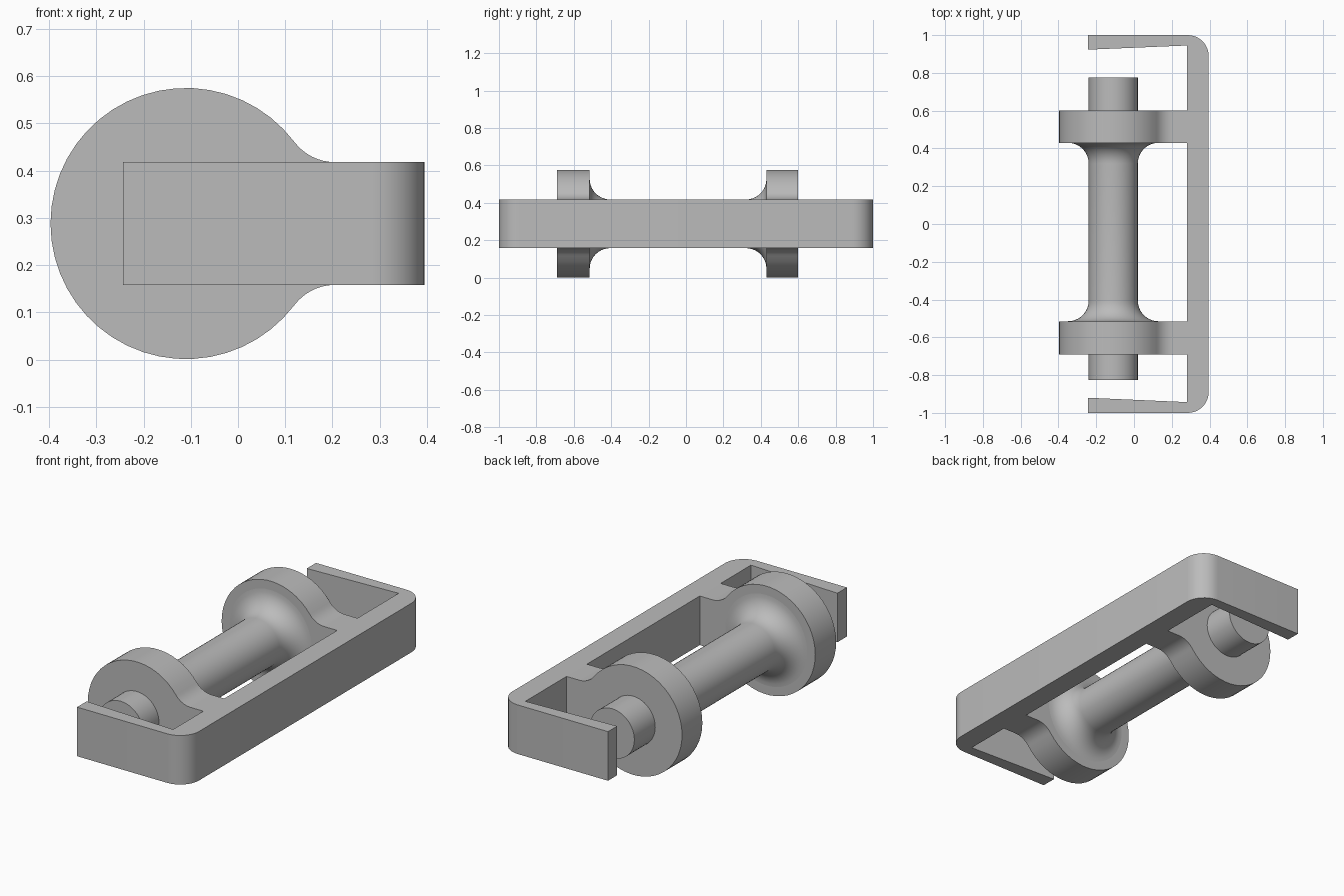
import bpy, bmesh
from math import sin, cos, pi, atan2
from mathutils import Matrix, Vector

cube = bpy.data.objects.get("Cube")
if cube:
    bpy.data.objects.remove(cube, do_unlink=True)

GREY = (0.5, 0.5, 0.5, 1)
grey = bpy.data.materials.new("plain grey")
grey.use_nodes = True
grey.diffuse_color = GREY
grey.node_tree.nodes["Principled BSDF"].inputs["Base Color"].default_value = GREY

AXIS_X, AXIS_Z = -0.11, 0.288      # shaft centre line
BAR_LOW, BAR_HIGH = 0.158, 0.418   # height range of the frame
WALL = 0.28                        # inner face of the back bar


def arc(cx, cy, r, a0, a1, n):
    return [(cx + r * cos(a0 + (a1 - a0) * i / n),
             cy + r * sin(a0 + (a1 - a0) * i / n)) for i in range(n + 1)]


def finish(name, bm):
    bmesh.ops.recalc_face_normals(bm, faces=bm.faces)
    mesh = bpy.data.meshes.new(name)
    bm.to_mesh(mesh)
    bm.free()
    mesh.materials.append(grey)
    ob = bpy.data.objects.new(name, mesh)
    bpy.context.collection.objects.link(ob)
    bpy.ops.object.select_all(action='DESELECT')
    ob.select_set(True)
    bpy.context.view_layer.objects.active = ob
    bpy.ops.object.shade_smooth_by_angle(angle=pi / 6)


def prism(name, points, direction):
    """Extrude a closed outline of 3D points along a direction."""
    bm = bmesh.new()
    face = bm.faces.new([bm.verts.new(p) for p in points])
    out = bmesh.ops.extrude_face_region(bm, geom=[face])
    moved = [v for v in out["geom"] if isinstance(v, bmesh.types.BMVert)]
    bmesh.ops.translate(bm, verts=moved, vec=direction)
    finish(name, bm)


# Frame: back bar with rounded corners and two tapering end arms
r = 0.11
outer = arc(0.395 - r, -1 + r, r, -pi / 2, 0, 10) + arc(0.395 - r, 1 - r, r, 0, pi / 2, 10)
inner = [(-0.243, 0.923), (WALL, 0.945), (WALL, -0.943), (-0.243, -0.92)]
outline = [(-0.243, -1)] + outer + [(-0.243, 1)] + inner
prism("frame", [(x, y, BAR_LOW) for x, y in outline], (0, 0, BAR_HIGH - BAR_LOW))

# Lugs: round discs blending through concave fillets into the back bar
disc_r, fillet_r, fillet_x = 0.287, 0.107, 0.205
rise = BAR_HIGH - AXIS_Z + fillet_r
a = atan2(rise, fillet_x - AXIS_X)
upper = [(WALL, BAR_HIGH)] + arc(fillet_x, BAR_HIGH + fillet_r, fillet_r, -pi / 2, a - pi, 8)
disc = arc(AXIS_X, AXIS_Z, disc_r, a, 2 * pi - a, 40)
lower = [(x, 2 * AXIS_Z - z) for x, z in reversed(upper)]
profile = upper + disc[1:-1] + lower
for name, y0, y1 in (("front_lug", -0.69, -0.515), ("rear_lug", 0.43, 0.6)):
    prism(name, [(x, y0, z) for x, z in profile], (0, y1 - y0, 0))

# Shaft: turned profile of (radius, y), flaring between the lugs
shaft_r, flare = 0.13, 0.11
front = arc(shaft_r + flare, -0.515 + flare, flare, -pi / 2, -pi, 10)
rear = arc(shaft_r + flare, 0.43 - flare, flare, pi, pi / 2, 10)
turned = ([(0, -0.825), (shaft_r, -0.825), (shaft_r, -0.515)] + front + rear
          + [(shaft_r, 0.43), (shaft_r, 0.775), (0, 0.775)])
bm = bmesh.new()
verts = [bm.verts.new((AXIS_X + rad, y, AXIS_Z)) for rad, y in turned]
edges = [bm.edges.new(pair) for pair in zip(verts, verts[1:])]
bmesh.ops.spin(bm, geom=verts + edges, cent=(AXIS_X, 0, AXIS_Z), axis=(0, 1, 0),
               angle=2 * pi, steps=48, use_merge=False)
bmesh.ops.remove_doubles(bm, verts=bm.verts, dist=0.0001)
finish("shaft", bm)
